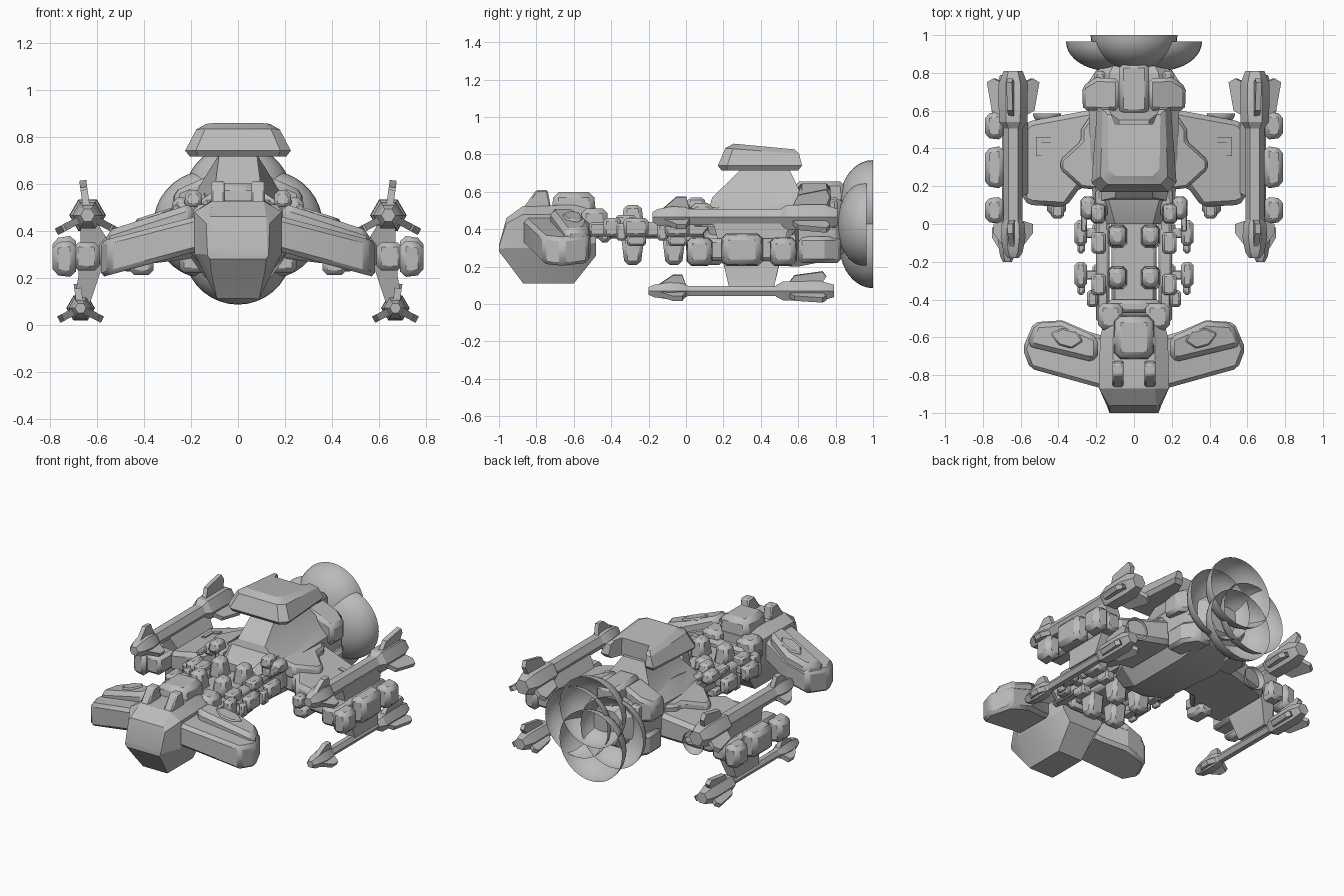
import bpy, bmesh, math
from mathutils import Vector, Matrix

cube = bpy.data.objects.get("Cube")
if cube:
    bpy.data.objects.remove(cube, do_unlink=True)

grey = bpy.data.materials.new("hull grey")
grey.use_nodes = True
grey.diffuse_color = (0.5, 0.5, 0.5, 1)
grey.node_tree.nodes["Principled BSDF"].inputs["Base Color"].default_value = (0.5, 0.5, 0.5, 1)
parts = []


def finish(name, bm, mirror=False, bevel=0.0):
    bmesh.ops.recalc_face_normals(bm, faces=bm.faces)
    me = bpy.data.meshes.new(name)
    bm.to_mesh(me)
    bm.free()
    me.materials.append(grey)
    ob = bpy.data.objects.new(name, me)
    bpy.context.collection.objects.link(ob)
    if bevel:
        b = ob.modifiers.new("Bevel", 'BEVEL')
        b.width, b.segments, b.limit_method = bevel, 1, 'ANGLE'
        b.angle_limit = math.radians(35)
    if mirror:
        ob.modifiers.new("Mirror", 'MIRROR')
    parts.append(ob)
    return ob


def add_loft(bm, rings, caps=True):
    vs = [[bm.verts.new(p) for p in r] for r in rings]
    n = len(vs[0])
    for a, b in zip(vs, vs[1:]):
        for i in range(n):
            j = (i + 1) % n
            bm.faces.new((a[i], a[j], b[j], b[i]))
    if caps:
        bm.faces.new(vs[0][::-1])
        bm.faces.new(vs[-1])


def loft(name, rings, **kw):
    bm = bmesh.new()
    add_loft(bm, rings)
    return finish(name, bm, **kw)


# symmetric cross-sections (half profiles of x, z) strung along y
def hull(name, sections, **kw):
    return loft(name, [[(x, y, z) for x, z in h] + [(-x, y, z) for x, z in h[::-1]]
                       for y, h in sections], **kw)


# plan outline between a sloped bottom and a sloped top
def slab(name, pts, bot, top, **kw):
    return loft(name, [[(x, y, f(x)) for x, y in pts] for f in (bot, top)], **kw)


# side profile (y, z) extruded between two x positions
def plate(name, pts, x0, x1, **kw):
    return loft(name, [[(x, y, z) for y, z in pts] for x in (x0, x1)], **kw)


# box given by its ranges, far end along one axis may taper
def box(name, xr, yr, zr, bevel=0.015, mirror=False, taper=1.0, axis=2):
    r = (xr, yr, zr)
    bm = bmesh.new()
    bmesh.ops.create_cube(bm, size=1)
    for v in bm.verts:
        far = v.co[axis] > 0
        k = [taper if far and a != axis else 1 for a in range(3)]
        v.co = [(r[a][0] + r[a][1]) / 2 + v.co[a] * (r[a][1] - r[a][0]) * k[a] for a in range(3)]
    return finish(name, bm, mirror, bevel)


# open engine bell with its rim facing the rear
def bell(name, x, rim, z, rad, depth, mirror=False):
    rings = []
    for i in range(11):
        t = max(0.01, i / 10) * math.pi / 2
        rr, y = rad * math.sin(t), rim - depth * math.cos(t)
        rings.append([(x + rr * math.cos(k * math.tau / 36), y, z + rr * math.sin(k * math.tau / 36))
                      for k in range(36)])
    bm = bmesh.new()
    add_loft(bm, rings, caps=False)
    bm.faces.new([v for v in bm.verts][:36])
    return finish(name, bm, mirror)


# four overlapping main bells and a small one behind each wing
bell("engine_bell_top", 0, 1.0, 0.54, 0.23, 0.18)
bell("engine_bell_bottom", 0, 1.0, 0.315, 0.23, 0.18)
bell("engine_bell_side", 0.13, 0.965, 0.425, 0.23, 0.155, True)
bell("wing_bell", 0.46, 0.585, 0.30, 0.075, 0.06, True)

# cockpit head
hull("head", [
    (-1.0, [(.125, .315), (.13, .305), (.13, .295), (.12, .28)]),
    (-.96, [(.12, .46), (.135, .43), (.145, .3), (.115, .23)]),
    (-.87, [(.11, .525), (.185, .48), (.185, .3), (.09, .11)]),
    (-.6, [(.11, .53), (.18, .48), (.18, .3), (.09, .11)]),
    (-.48, [(.1, .5), (.15, .45), (.15, .33), (.1, .26)])])
plate("head_prong", [(-.88, .5), (-.8, .61), (-.74, .61), (-.72, .5)], .055, .115, mirror=True, bevel=.008)
box("head_block", (-.11, .11), (-.72, -.48), (.46, .6), .03, taper=.9)
box("head_collar", (.06, .19), (-.56, -.42), (.36, .51), .025, True)

# front wings with raised armour
slab("front_wing", [(.14, -.87), (.19, -.865), (.55, -.765), (.59, -.66), (.53, -.52), (.38, -.51), (.24, -.57), (.14, -.6)],
     lambda x: .31 - (x - .18) * .27, lambda x: .46 - (x - .18) * .26, mirror=True, bevel=.02)
slab("front_wing_armour", [(.19, -.72), (.24, -.725), (.53, -.655), (.57, -.64), (.52, -.525), (.38, -.515), (.25, -.575), (.19, -.6)],
     lambda x: .40 - (x - .18) * .25, lambda x: .52 - (x - .18) * .32, mirror=True, bevel=.025)
slab("front_wing_plate", [(.27, -.62), (.33, -.66), (.4, -.64), (.44, -.58), (.38, -.55), (.3, -.57)],
     lambda x: .47 - (x - .18) * .32, lambda x: .53 - (x - .18) * .32, mirror=True, bevel=.008)

# spine rails with cargo pods
box("spine_core", (-.12, .12), (-.52, .08), (.35, .42), .02)
box("spine_rail", (.13, .2), (-.52, .16), (.36, .44), .015, True)
for i, y in enumerate((-.285, -.065)):
    box(f"upper_pod_{i}", (.035, .14), (y - .062, y + .062), (.40, .53), .02, True, .75)
    b = box(f"lower_pod_{i}", (.035, .14), (y - .062, y + .062), (.21, .36), .02, True)
    for v in b.data.vertices:
        if v.co.z < .3:
            v.co.y = y + (v.co.y - y) * .7
    box(f"outer_pod_{i}", (.25, .315), (y - .05, y + .085), (.36, .46), .018, True)
    box(f"outer_pod_foot_{i}", (.26, .30), (y - .09, y - .03), (.34, .43), .012, True)
    box(f"outer_pod_arm_{i}", (.18, .27), (y - .01, y + .04), (.38, .42), .006, True)
    box(f"rail_block_{i}", (.15, .225), (y - .09, y + .02), (.41, .475), .012, True)
    box(f"rail_underblock_{i}", (.15, .22), (y - .03, y + .07), (.31, .37), .012, True)
box("front_outer_pod", (.19, .25), (-.44, -.35), (.36, .46), .015, True)
box("spine_coupling", (-.14, .14), (-.47, -.4), (.33, .46), .02)

# main hull
hull("main_hull", [
    (.0, [(.1, .47), (.14, .44), (.14, .34), (.08, .29)]),
    (.15, [(.14, .54), (.22, .47), (.22, .32), (.12, .22)]),
    (.6, [(.15, .58), (.24, .5), (.24, .34), (.14, .2)]),
    (.8, [(.13, .57), (.2, .5), (.2, .34), (.13, .24)]),
    (.88, [(.09, .52), (.13, .48), (.13, .36), (.09, .3)])])
box("hull_shoulder", (.14, .205), (.03, .19), (.40, .52), .02, True)
box("turret", (.2, .285), (.02, .15), (.46, .54), .02, True, .8)
box("turret_top", (.15, .23), (.0, .11), (.5, .57), .015, True, .8)
box("turret_barrel", (.25, .28), (-.04, .06), (.48, .51), .006, True)

# neck and bridge
loft("neck", [[(.2, .12, .5), (.22, .6, .5), (-.22, .6, .5), (-.2, .12, .5)],
              [(.1, .14, .57), (.17, .62, .58), (-.17, .62, .58), (-.1, .14, .57)],
              [(.08, .3, .725), (.08, .55, .725), (-.08, .55, .725), (-.08, .3, .725)]])
bridge = [(.715, [(.17, .19), (.205, .22), (.18, .6), (.13, .6), (.10, .53)]),
          (.74, [(.18, .17), (.225, .22), (.195, .62), (.135, .62), (.105, .53)]),
          (.83, [(.14, .21), (.178, .25), (.165, .605), (.13, .605), (.1, .53)]),
          (.858, [(.1, .255), (.135, .29), (.14, .58), (.12, .58), (.1, .53)])]
loft("bridge", [[(s * x, y, z - max(0, z - .74) * (y - .25) * .8)
                 for s, pts in ((1, h), (-1, h[::-1])) for x, y in pts] for z, h in bridge])

# rear engine housing
slab("rear_block", [(.08, .6), (.27, .6), (.275, .73), (.2, .775), (.08, .77)],
     lambda x: .44, lambda x: .69 - x * .45, mirror=True, bevel=.02)
slab("rear_lower_block", [(.08, .6), (.25, .6), (.25, .74), (.19, .83), (.08, .83)],
     lambda x: .22, lambda x: .36, mirror=True, bevel=.02)
box("rear_spine", (-.08, .08), (.58, .85), (.5, .655), .025)
box("rear_pipe", (.15, .21), (.74, .81), (.4, .56), .015, True)

# main wings
top = lambda x: .45 - (x - .2) * .22
low = lambda x: .28 - (x - .2) * .12
slab("main_wing", [(.18, .61), (.25, .6), (.55, .545), (.59, .51), (.59, .12), (.54, .1), (.36, .09), (.28, .2), (.18, .2)],
     low, top, mirror=True, bevel=.025)
slab("wing_root", [(.18, .59), (.24, .56), (.28, .5), (.28, .44), (.39, .34), (.39, .29), (.28, .19), (.18, .18)],
     lambda x: top(x) - .06, lambda x: top(x) + .04, mirror=True, bevel=.015)
slab("wing_hatch", [(.44, .46), (.52, .46), (.52, .36), (.49, .36), (.49, .43), (.44, .43)],
     lambda x: top(x) - .01, lambda x: top(x) + .008, mirror=True)
box("wing_underblock", (.36, .46), (.05, .2), (.21, .29), .02, True)
box("wing_nozzle", (.37, .44), (.03, .11), (.28, .36), .015, True)

# outer pylon, its backing and three side pods
strut = [(.61, .45), (.56, .37), (.58, .24), (.63, .09), (.7, .09), (.68, .2), (.67, .35), (.67, .45)]
loft("pylon", [[(x, .35 + s * (.12 + max(0, z - .1) * .25), z) for x, z in strut] for s in (-1, 1)], mirror=True)
box("pylon_backing", (.59, .70), (.02, .58), (.23, .35), .02, True)
for i, (y0, y1, z1) in enumerate(((0, .145, .36), (.185, .415, .38), (.445, .595, .36))):
    box(f"side_pod_{i}", (.69, .79), (y0, y1), (.2, z1), .025, True, .85, 0)


# guns: hexagonal barrel, muzzle and thruster with three fins each
def gun(name, cx, cz, s, dy, tube, fin):
    def hexes(bm, prof):
        add_loft(bm, [[(cx + r * math.cos(k * math.pi / 3), y + dy, cz + r * math.sin(k * math.pi / 3))
                       for k in range(6)] for y, r in prof])
    profiles = {
        "muzzle": [(-.18, .03 * s), (-.15, .05 * s), (-.07, .066 * s), (.0, .06 * s), (.04, .035 * s)],
        "barrel": [(.02, tube), (.53, tube)],
        "thruster": [(.5, .045 * s), (.54, .075 * s), (.74, .078 * s), (.81, .05 * s)]}
    for part, prof in profiles.items():
        bm = bmesh.new()
        hexes(bm, prof)
        finish(f"{name}_{part}", bm, True)
    fins = {"muzzle_fin": [(-.13, .04 * s), (-.05, .11 * s), (.0, .11 * s), (.02, .04 * s)],
            "thruster_fin": [(.56, .04 * s), (.6, fin * .8), (.75, fin), (.77, fin * .75), (.74, .04 * s)]}
    for part, prof in fins.items():
        bm = bmesh.new()
        for a in (8, -118, 118):
            m = Matrix.Translation((cx, dy, cz)) @ Matrix.Rotation(math.radians(a), 4, 'Y')
            add_loft(bm, [[m @ Vector((w, y, r)) for y, r in prof] for w in (-.015, .015)])
        finish(f"{name}_{part}", bm, True)


gun("upper_gun", .64, .465, 1.0, 0, .05, .15)
gun("lower_gun", .67, .07, .78, -.02, .03, .105)

# smooth shading that keeps hard edges
bpy.ops.object.select_all(action='DESELECT')
for ob in parts:
    ob.select_set(True)
bpy.context.view_layer.objects.active = parts[0]
bpy.ops.object.shade_smooth_by_angle(angle=math.radians(25))
